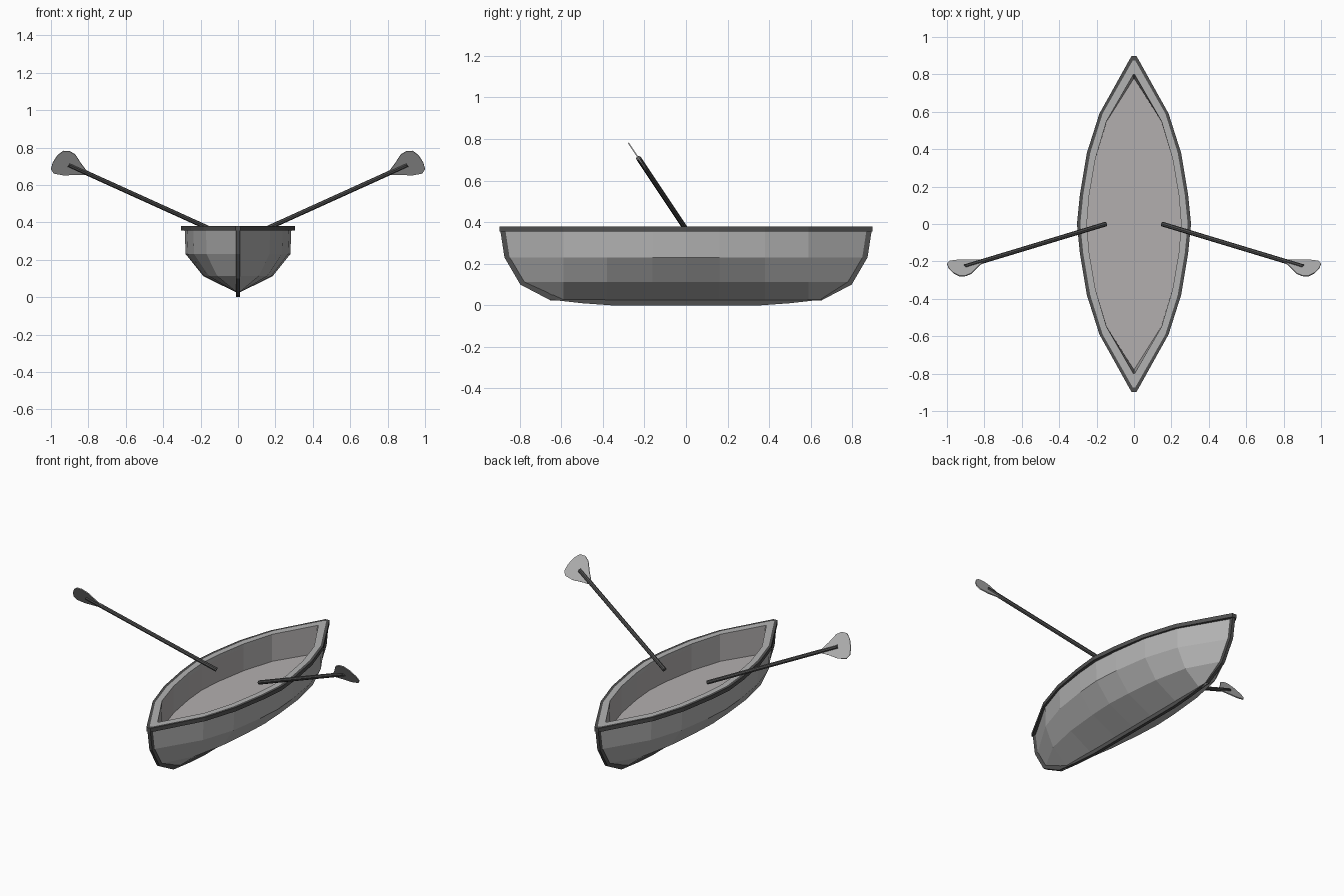
import bpy, bmesh, math
from mathutils import Vector

if "Cube" in bpy.data.objects:
    bpy.data.objects.remove(bpy.data.objects["Cube"])


def material(name, rgb):
    m = bpy.data.materials.new(name)
    m.diffuse_color = (*rgb, 1)
    m.use_nodes = True
    m.node_tree.nodes["Principled BSDF"].inputs["Base Color"].default_value = m.diffuse_color
    return m


wood = material("grey_paint", (.45, .45, .45))
inside = material("floor_paint", (.45, .43, .43))
trim = material("dark_trim", (.08, .08, .08))


def make(name, verts, faces, mat):
    me = bpy.data.meshes.new(name)
    bm = bmesh.new()
    vs = [bm.verts.new(v) for v in verts]
    for f in faces:
        bm.faces.new([vs[i] for i in f])
    bmesh.ops.recalc_face_normals(bm, faces=bm.faces)
    bm.to_mesh(me)
    bm.free()
    me.materials.append(mat)
    ob = bpy.data.objects.new(name, me)
    bpy.context.collection.objects.link(ob)
    return ob


def ring(z, end, widths, tip=0.003, ys=(0, .16, .38, .59)):
    """Double-ended boat outline at height z, from half widths per station."""
    half = [(w, y) for w, y in zip(widths, ys)] + [(tip, end)]
    right = [(w, -y) for w, y in reversed(half[1:])] + half
    return [(x, y, z) for x, y in right] + [(-x, y, z) for x, y in reversed(right)]


def loft(name, rings, mat, closed=False, cap=False):
    n, m = len(rings[0]), len(rings)
    verts = [v for r in rings for v in r]
    faces = []
    for i in range(m if closed else m - 1):
        a, b = i * n, (i + 1) % m * n
        faces += [(a + j, a + (j + 1) % n, b + (j + 1) % n, b + j) for j in range(n)]
    if cap:
        faces.append(tuple(range((m - 1) * n, m * n)))
    return make(name, verts, faces, mat)


# Outer hull planking
taper = (1, .955, .84, .60)
levels = [(.36, .88, .285), (.23, .86, .28), (.112, .79, .185), (.022, .65, .003)]
loft("hull", [ring(z, e, [max(.003, w * t) for t in taper]) for z, e, w in levels],
     wood, cap=True)

# Dark rub rail around the edge, with the pale gunwale top inside it
outer_w, mid_w = (.305, .289, .252, .185), (.287, .271, .234, .168)
inner_w, inner_y = (.252, .24, .206, .147), (0, .15, .35, .55)
loft("rub_rail", [ring(.355, .897, outer_w, .014), ring(.38, .897, outer_w, .014),
                  ring(.38, .875, mid_w, .006), ring(.355, .875, mid_w, .006)],
     trim, closed=True)
loft("gunwale", [ring(.38, .875, mid_w, .006), ring(.38, .80, inner_w, ys=inner_y),
                 ring(.355, .80, inner_w, ys=inner_y), ring(.355, .875, mid_w, .006)],
     wood, closed=True)

# Inner walls and floor
floor_w = (.252, .24, .206, .145)
loft("interior", [ring(.38, .80, inner_w, ys=inner_y),
                  ring(.21, .775, floor_w, ys=inner_y)], inside, cap=True)

# Keel and stem strip
out = [(.893, .36), (.873, .23), (.797, .10), (.66, .028), (.5, .01), (.36, 0)]
inn = [(.865, .36), (.845, .235), (.775, .12), (.645, .05), (.495, .032), (.355, .025)]
path = lambda p: p + [(-y, z) for y, z in reversed(p)]
o, i_ = path(out), path(inn)
k = len(o)
verts = [(x, y, z) for x, p in ((-.01, o), (.01, o), (.01, i_), (-.01, i_)) for y, z in p]
faces = [(r * k + j, r * k + j + 1, (r + 1) % 4 * k + j + 1, (r + 1) % 4 * k + j)
         for r in range(4) for j in range(k - 1)]
faces += [(0, k, 2 * k, 3 * k), (k - 1, 2 * k - 1, 3 * k - 1, 4 * k - 1)]
make("keel", verts, faces, trim)

# Oars: round shaft and flat blade, both lying in one tilted plane
blade = [(.795, .655), (.84, .715), (.87, .762), (.90, .78), (.935, .781), (.965, .758),
         (.99, .72), (1.0, .685), (.985, .662), (.93, .652), (.87, .655)]
normal = Vector((0, 1, .667)).normalized() * .003
on_plane = lambda x, z: Vector((x, -.667 * (z - .365), z))
for side, s in (("right", 1), ("left", -1)):
    a, b = on_plane(.15 * s, .365), on_plane(.905 * s, .707)
    d = b - a
    bpy.ops.mesh.primitive_cylinder_add(vertices=8, radius=.0125, depth=d.length,
                                        location=(a + b) / 2,
                                        rotation=d.to_track_quat('Z', 'Y').to_euler())
    bpy.context.object.name = side + "_oar_shaft"
    bpy.context.object.data.materials.append(trim)
    pts = [on_plane(x * s, z) for x, z in blade]
    n = len(pts)
    make(side + "_oar_blade", [p + normal for p in pts] + [p - normal for p in pts],
         [tuple(range(n)), tuple(range(n, 2 * n))]
         + [(j, (j + 1) % n, n + (j + 1) % n, n + j) for j in range(n)], wood)
